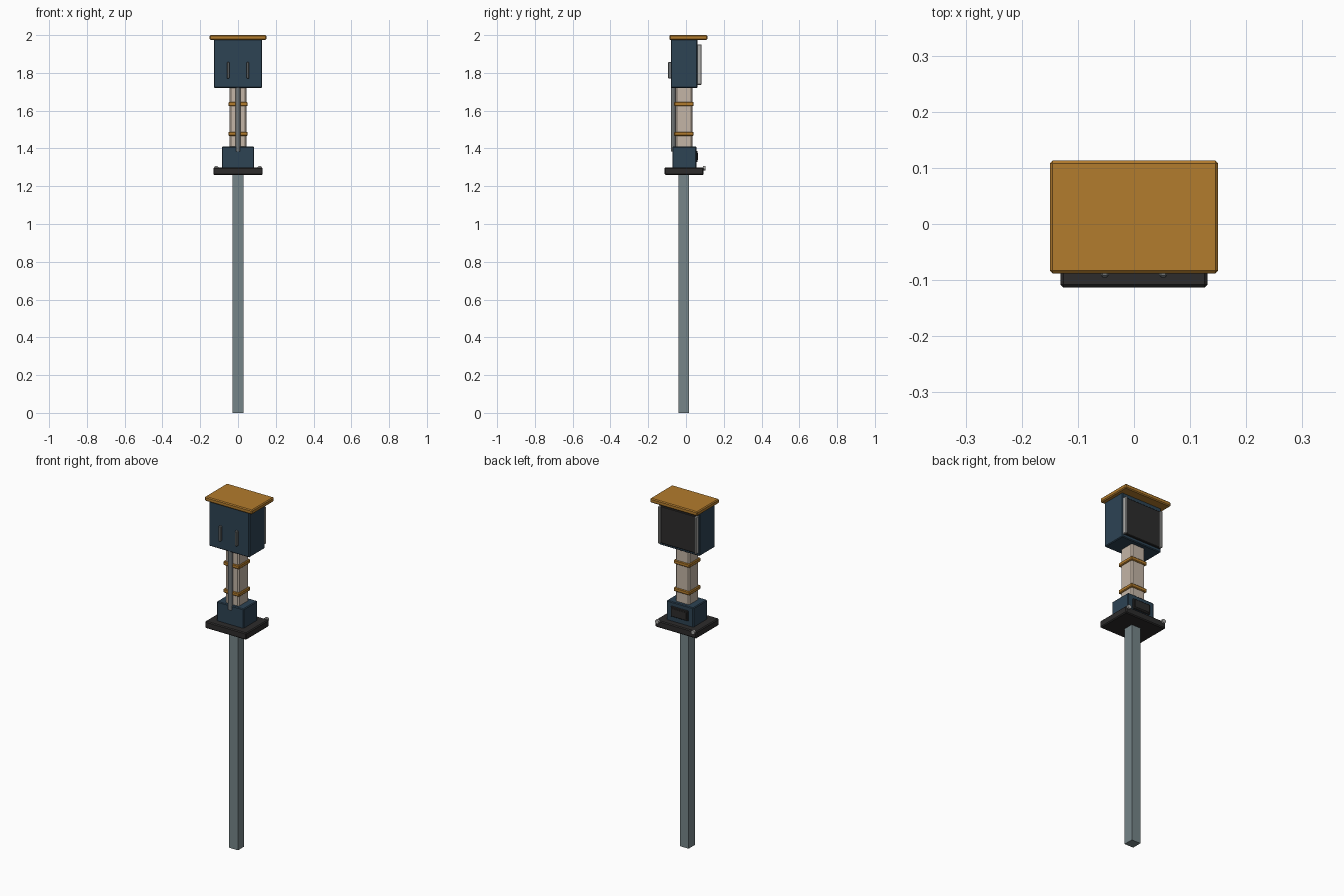
import bpy, bmesh, math
from mathutils import Matrix, Vector

if "Cube" in bpy.data.objects:
    bpy.data.objects.remove(bpy.data.objects["Cube"])


def material(name, rgb):
    m = bpy.data.materials.new(name)
    m.diffuse_color = (*rgb, 1)
    m.use_nodes = True
    m.node_tree.nodes["Principled BSDF"].inputs["Base Color"].default_value = m.diffuse_color
    return m


BLUE = material("navy_blue", (0.026, 0.056, 0.088))
GOLD = material("ochre", (0.45, 0.20, 0.026))
BEIGE = material("beige", (0.55, 0.46, 0.38))
STEEL = material("steel_grey", (0.18, 0.235, 0.25))
DARK = material("charcoal", (0.026, 0.025, 0.025))
PALE = material("pale_grey", (0.42, 0.42, 0.41))
ROD = material("mid_grey", (0.16, 0.175, 0.18))


def finish(name, bm, mat):
    me = bpy.data.meshes.new(name)
    bm.to_mesh(me)
    bm.free()
    me.materials.append(mat)
    ob = bpy.data.objects.new(name, me)
    bpy.context.collection.objects.link(ob)
    return ob


def box(name, x, y, z, mat, bevel=0.0):
    """Box from (min, max) ranges with optional chamfered edges."""
    bm = bmesh.new()
    size = [r[1] - r[0] for r in (x, y, z)]
    mid = Vector([(r[0] + r[1]) / 2 for r in (x, y, z)])
    bmesh.ops.create_cube(bm, size=1, matrix=Matrix.Translation(mid) @ Matrix.Diagonal((*size, 1)))
    if bevel:
        bmesh.ops.bevel(bm, geom=bm.edges[:], offset=bevel, segments=1, affect='EDGES')
    return finish(name, bm, mat)


def cylinder(name, centre, radius, depth, mat, rot=None, sides=12):
    bm = bmesh.new()
    m = Matrix.Translation(centre)
    if rot:
        m = m @ rot
    bmesh.ops.create_cone(bm, cap_ends=True, segments=sides, radius1=radius,
                          radius2=radius, depth=depth, matrix=m)
    return finish(name, bm, mat)


# Pole and mounting plate
box("pole", (-0.028, 0.028), (-0.04, 0.016), (0, 1.265), STEEL)
box("base_plate", (-0.131, 0.131), (-0.113, 0.093), (1.26, 1.30), DARK, 0.005)

# Lower block with rear hatch
box("lower_block", (-0.085, 0.085), (-0.072, 0.055), (1.295, 1.41), BLUE, 0.004)
box("hatch_frame", (-0.055, 0.055), (0.05, 0.062), (1.328, 1.386), DARK, 0.003)
box("hatch_panel", (-0.045, 0.045), (0.055, 0.064), (1.338, 1.376), DARK)

# Neck, its bands and the front conduit
box("neck", (-0.044, 0.044), (-0.056, 0.035), (1.40, 1.73), BEIGE, 0.008)
for i, z in enumerate((1.477, 1.635)):
    box(f"neck_band_{i + 1}", (-0.051, 0.051), (-0.063, 0.041), (z - 0.011, z + 0.011), GOLD, 0.004)
cylinder("conduit", (0, -0.068, 1.555), 0.012, 0.34, ROD)

# Head box, roof and rear panel
box("head_box", (-0.128, 0.128), (-0.08, 0.06), (1.72, 1.98), BLUE, 0.004)
box("roof", (-0.15, 0.15), (-0.088, 0.113), (1.975, 2.0), GOLD, 0.005)
box("rear_panel", (-0.12, 0.12), (0.055, 0.072), (1.737, 1.95), DARK, 0.003)

# Mirrored pairs: rear rails, front handles, plate bolts
turn = Matrix.Rotation(math.pi / 2, 4, 'X')
for side, s in (("left", -1), ("right", 1)):
    xs = sorted((s * 0.109, s * 0.122))
    box(f"rear_rail_{side}", xs, (0.055, 0.083), (1.737, 1.95), PALE, 0.003)
    hx = s * 0.052
    box(f"front_handle_{side}", (hx - 0.007, hx + 0.007), (-0.095, -0.075), (1.77, 1.857), ROD, 0.003)
    cylinder(f"plate_bolt_{side}", (s * 0.114, 0.096, 1.296), 0.012, 0.012, PALE, turn)
